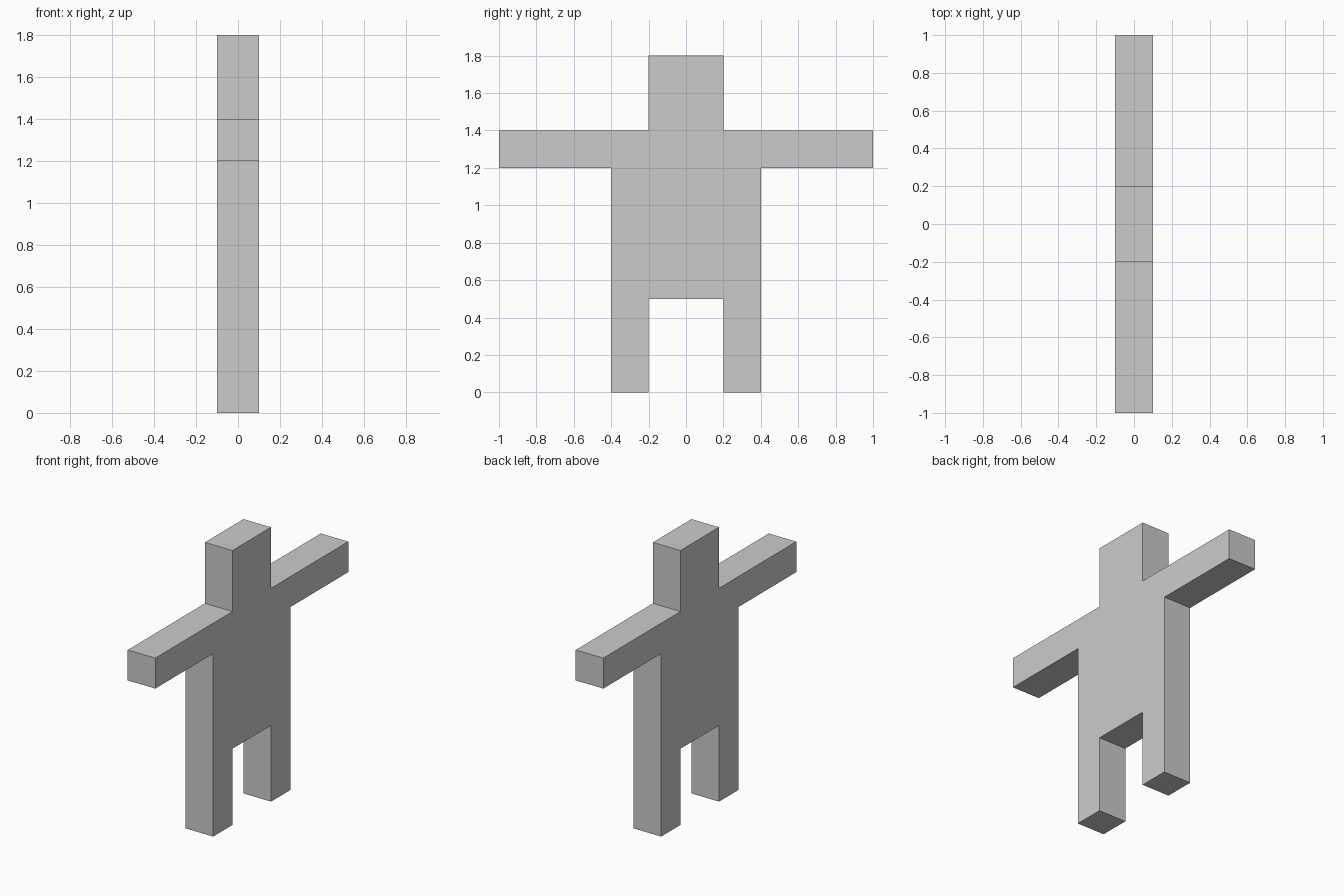
import bpy
import bmesh

# Remove the default object
cube = bpy.data.objects.get("Cube")
if cube:
    bpy.data.objects.remove(cube, do_unlink=True)

HALF_THICKNESS = 0.1

# Plain grey material
grey = bpy.data.materials.new("plain_grey")
grey.use_nodes = True
colour = (0.6, 0.6, 0.6, 1.0)
grey.diffuse_color = colour
grey.node_tree.nodes["Principled BSDF"].inputs["Base Color"].default_value = colour

# Half outline (y, z): head, arm, torso side, leg, crotch
half = [(0.2, 1.8), (0.2, 1.4), (1.0, 1.4), (1.0, 1.2), (0.4, 1.2),
        (0.4, 0.0), (0.2, 0.0), (0.2, 0.5)]
outline = half + [(-y, z) for y, z in reversed(half)]

# Extrude the mirrored outline into one solid slab
bm = bmesh.new()
verts = [bm.verts.new((-HALF_THICKNESS, y, z)) for y, z in outline]
face = bm.faces.new(verts)
extruded = bmesh.ops.extrude_face_region(bm, geom=[face], use_keep_orig=True)
moved = [g for g in extruded["geom"] if isinstance(g, bmesh.types.BMVert)]
bmesh.ops.translate(bm, verts=moved, vec=(2 * HALF_THICKNESS, 0, 0))
bmesh.ops.recalc_face_normals(bm, faces=bm.faces)

# Flat figure with outstretched arms
mesh = bpy.data.meshes.new("figure_body")
bm.to_mesh(mesh)
bm.free()
mesh.materials.append(grey)
body = bpy.data.objects.new("figure_body", mesh)
bpy.context.collection.objects.link(body)
